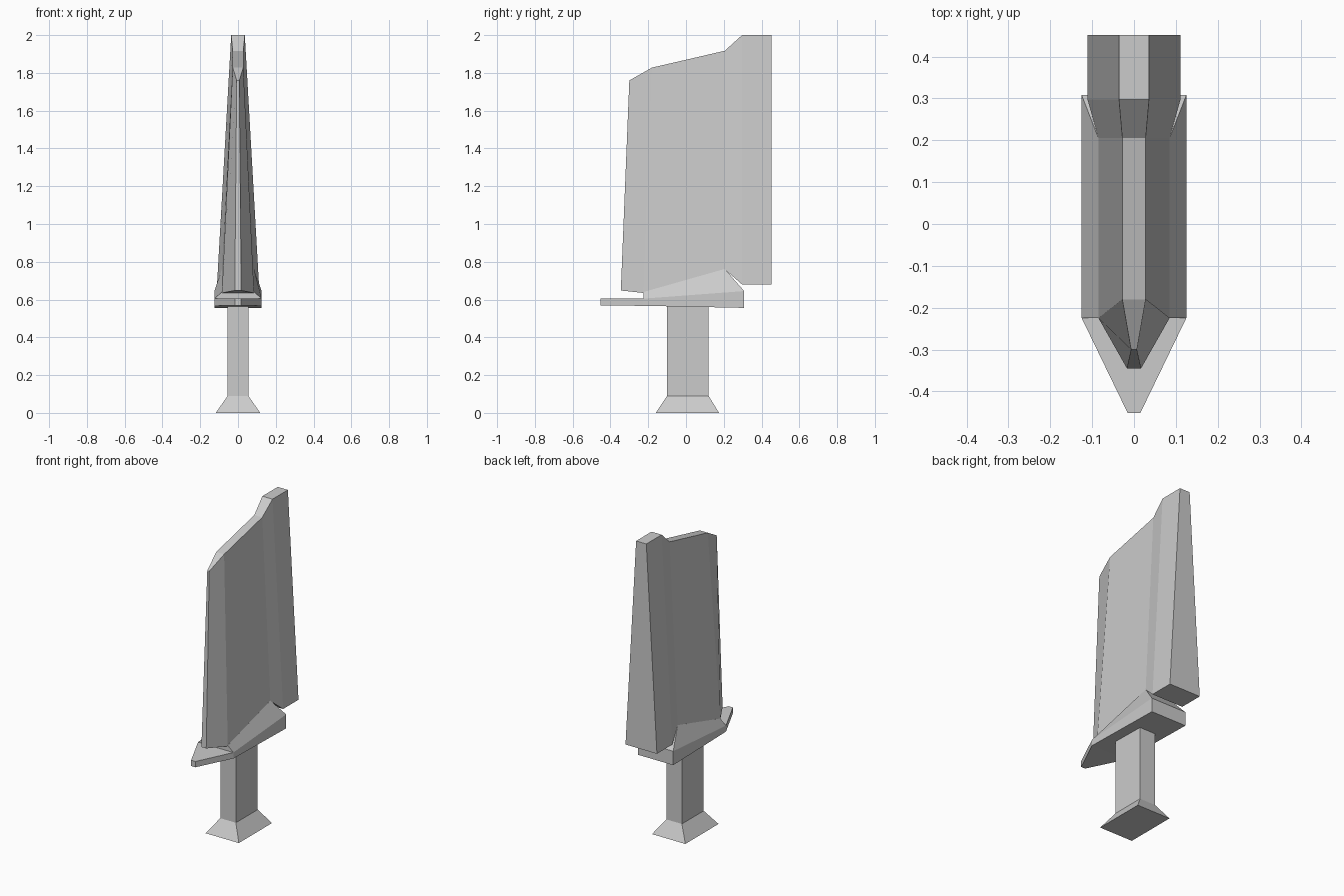
import bpy
import bmesh


def loft(name, rings):
    """Skin a row of matching rings and cap both ends."""
    bm = bmesh.new()
    rows = [[bm.verts.new(p) for p in ring] for ring in rings]
    n = len(rows[0])
    for a, b in zip(rows, rows[1:]):
        for i in range(n):
            j = (i + 1) % n
            bm.faces.new((a[i], a[j], b[j], b[i]))
    bm.faces.new(rows[0])
    bm.faces.new(rows[-1])
    bmesh.ops.remove_doubles(bm, verts=bm.verts, dist=0.0005)
    bmesh.ops.recalc_face_normals(bm, faces=bm.faces)
    mesh = bpy.data.meshes.new(name)
    bm.to_mesh(mesh)
    bm.free()
    obj = bpy.data.objects.new(name, mesh)
    bpy.context.collection.objects.link(obj)
    return obj


def mirrored(half):
    """Complete a ring from its +x half."""
    return half + [(-x, y, z) for x, y, z in reversed(half)]


def rect(w, y0, y1, z):
    return mirrored([(w, y0, z), (w, y1, z)])


# Pommel and grip
loft("pommel", [rect(0.118, -0.16, 0.175, 0), rect(0.055, -0.10, 0.12, 0.09)])
loft("grip", [rect(0.055, -0.10, 0.12, 0.09), rect(0.055, -0.10, 0.12, 0.57)])

# Guard: (bottom, outer shoulder, raised collar) at each station, tip to rear
guard = [
    [(0.015, -0.452, 0.568), (0.015, -0.452, 0.605), (0.01, -0.452, 0.605)],
    [(0.125, -0.225, 0.567), (0.125, -0.225, 0.605), (0.085, -0.225, 0.605)],
    [(0.125, -0.225, 0.567), (0.125, -0.225, 0.605), (0.085, -0.225, 0.64)],
    [(0.125, 0.308, 0.556), (0.125, 0.308, 0.645), (0.085, 0.205, 0.762)],
    [(0.125, 0.308, 0.556), (0.125, 0.308, 0.645), (0.125, 0.308, 0.645)],
]
loft("guard", [mirrored(s) for s in guard])

# Blade: (bottom, top) at each station, cutting edge to thick spine
blade = [
    [(0.017, -0.345, 0.648), (0.007, -0.30, 1.76)],
    [(0.085, -0.225, 0.635), (0.028, -0.18, 1.828)],
    [(0.085, 0.205, 0.76), (0.028, 0.205, 1.917)],
    [(0.111, 0.297, 0.68), (0.036, 0.297, 2.0)],
    [(0.111, 0.452, 0.68), (0.036, 0.452, 2.0)],
]
loft("blade", [mirrored(s) for s in blade])
